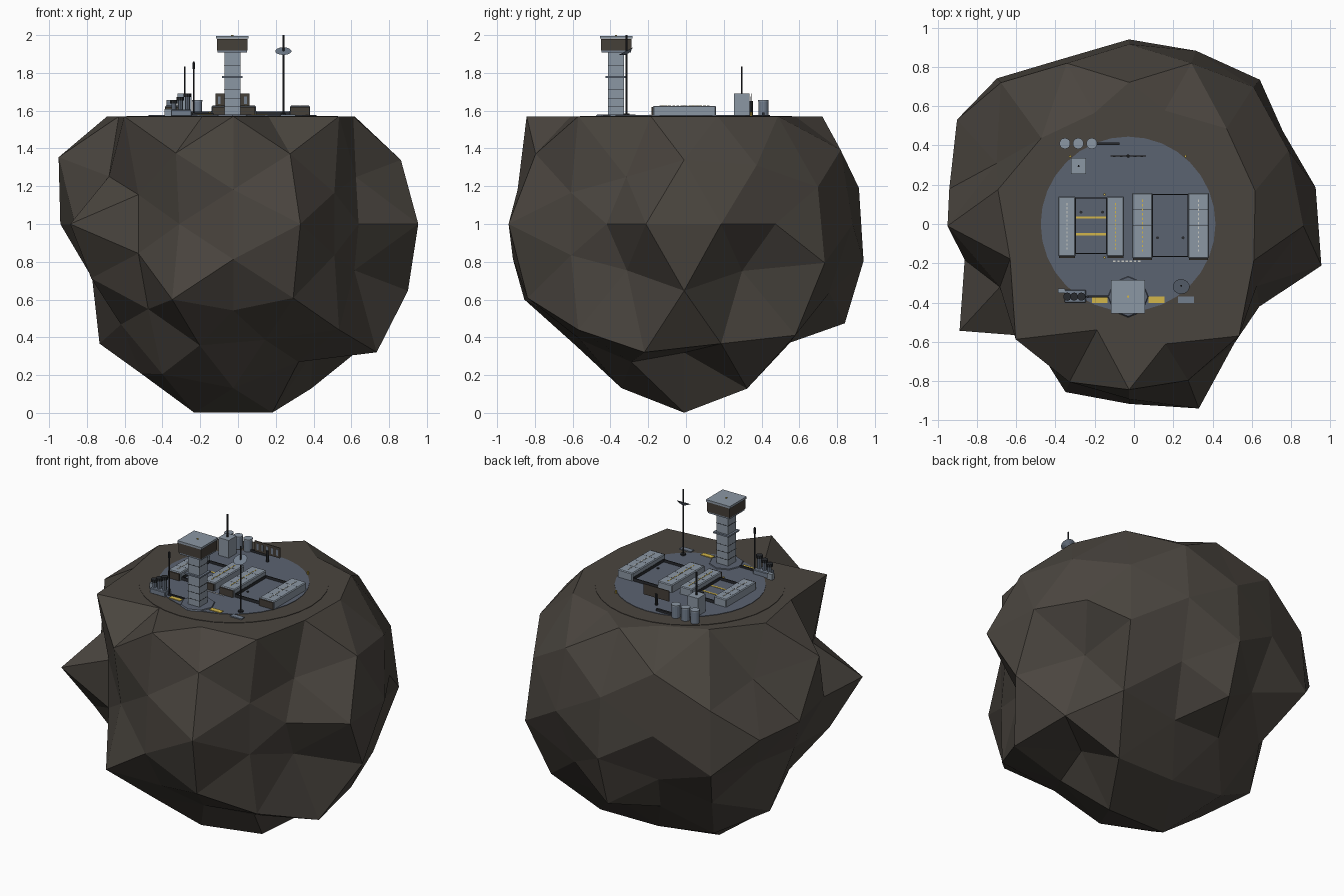
import bpy, bmesh, math
from itertools import product
from mathutils import Vector, Euler

if "Cube" in bpy.data.objects:
    bpy.data.objects.remove(bpy.data.objects["Cube"])


def material(name, rgb):
    m = bpy.data.materials.new(name)
    m.diffuse_color = (*rgb, 1)
    m.use_nodes = True
    m.node_tree.nodes["Principled BSDF"].inputs["Base Color"].default_value = m.diffuse_color
    return m


ROCK = material("brown rock", (0.068, 0.059, 0.049))
SLATE = material("slate deck", (0.105, 0.125, 0.165))
STEEL = material("light steel", (0.26, 0.31, 0.37))
PANEL = material("blue grey panel", (0.17, 0.21, 0.27))
DARK = material("charcoal", (0.022, 0.024, 0.028))
BROWN = material("dark bronze", (0.06, 0.05, 0.04))
YELLOW = material("yellow marking", (0.65, 0.47, 0.07))
WHITE = material("pale marking", (0.6, 0.6, 0.55))
TOP = 1.57   # levelled rock height
DECK = 1.576


def finish(bm, name, mat):
    me = bpy.data.meshes.new(name)
    bm.to_mesh(me)
    bm.free()
    me.materials.append(mat)
    ob = bpy.data.objects.new(name, me)
    bpy.context.collection.objects.link(ob)
    return ob


def box(name, x0, x1, y0, y1, z0, z1, mat, bevel=0):
    bm = bmesh.new()
    bmesh.ops.create_cube(bm, size=1)
    for v in bm.verts:
        v.co = ((x0, x1)[v.co.x > 0], (y0, y1)[v.co.y > 0], (z0, z1)[v.co.z > 0])
    if bevel:
        bmesh.ops.bevel(bm, geom=bm.edges[:], offset=bevel, segments=1, affect='EDGES')
    return finish(bm, name, mat)


def cyl(name, x, y, z0, z1, r, mat, sides=12, r2=None, rot=(0, 0, 0)):
    bm = bmesh.new()
    bmesh.ops.create_cone(bm, cap_ends=True, segments=sides, radius1=r,
                          radius2=r if r2 is None else r2, depth=z1 - z0)
    ob = finish(bm, name, mat)
    ob.location = (x, y, (z0 + z1) / 2)
    ob.rotation_euler = Euler(rot)
    return ob


# Asteroid: icosahedron split in three, one radius for each mirrored corner.
# Signs run + then - for x, then y, then z, skipping zero axes.
CORNERS = {
    (.526, 0, .851): (.9, .8, .9, .93),
    (0, .851, .526): (.86, 1, .98, .87),
    (.851, .526, 0): (.92, .78, 1.03, 1.015),
    (.202, 0, .979): (.9, 1.02, .9, 1.02),
    (0, .979, .202): (.945, .97, .9, .925),
    (.979, .202, 0): (.97, 1, .935, .855),
    (0, .357, .934): (.9, .93, .9, .93),
    (.357, .934, 0): (.955, .995, .915, .8),
    (.934, 0, .357): (.95, .99, .99, .8),
    (.404, .327, .855): (.9, 1.02, .9, .855, .9, .96, .9, .93),
    (.202, .653, .730): (.9, .86, .92, .84, .88, .84, .81, .88),
    (.327, .855, .404): (.97, .9, .92, .97, .97, .85, .93, .99),
    (.653, .730, .202): (.97, 1.02, .82, .82, 1, 1.03, .77, .77),
    (.855, .404, .327): (.95, .76, .76, .75, .79, .83, .77, .88),
    (.730, .202, .653): (.88, .97, .87, 1.04, .915, .97, .83, .815),
    (.577, .577, .577): (.86, 1.02, .97, .97, .775, .89, 1, .78),
}
bm = bmesh.new()
radius = {}
for base, radii in CORNERS.items():
    signs = product(*[(1, -1) if c else (1,) for c in base])
    for s, r in zip(signs, radii):
        d = Vector(a * b for a, b in zip(base, s)).normalized()
        radius[bm.verts.new(d)] = r
bmesh.ops.convex_hull(bm, input=bm.verts[:])
bmesh.ops.triangulate(bm, faces=bm.faces[:])
for v, r in radius.items():
    v.co = v.co * r + Vector((-.025, -.01, 1))
    if v.co.z > 1.44:          # level the landing plateau
        v.co.z = TOP
bmesh.ops.recalc_face_normals(bm, faces=bm.faces[:])
finish(bm, "asteroid", ROCK)

# Levelled apron and round deck
CX = -0.03
cyl("rock_apron", CX, 0, TOP - .01, TOP + .003, 0.56, ROCK, 32)
cyl("base_deck", CX, 0, TOP - .01, DECK, 0.445, SLATE, 32)

# Habitat blocks with seams, end doors and roof lights
for x0, x1, y0, y1, lamp in ((-.387, -.297, -.165, .14, WHITE), (-.14, -.05, -.165, .14, YELLOW),
                             (-.01, .095, -.175, .158, YELLOW), (.275, .382, -.175, .158, WHITE)):
    box("habitat_block", x0, x1, y0, y1, TOP, 1.626, STEEL, .005)
    box("end_door", x0 + .004, x1 - .004, y0 - .008, y0 + .002, TOP, 1.62, BROWN)
    mid = (x0 + x1) / 2
    for i in range(1, 4):
        y = y0 + (y1 - y0) * i / 4
        box("roof_seam", x0 + .006, x1 - .006, y - .0008, y + .0008, 1.625, 1.6265, DARK)
    for i in range(12):
        y = y0 + .04 + (y1 - y0 - .08) * i / 11
        box("roof_light", mid - .003, mid + .003, y - .006, y + .006, 1.625, 1.628, lamp)

# Two landing bays framed by thin dark kerbs
for x0, x1, y0, y1 in ((-.297, -.14, -.15, .132), (.095, .275, -.165, .15)):
    box("bay_floor", x0, x1, y0, y1, TOP, 1.579, SLATE)
    for y in (y0, y1):
        box("bay_kerb", x0, x1, y - .003, y + .003, TOP, 1.595, DARK)
    for x in (x0, x1):
        box("bay_wall", x - .002, x + .002, y0, y1, TOP, 1.598, DARK)
for y in (.033, -.053):
    box("bay_stripe", -.295, -.143, y - .006, y + .006, 1.578, 1.581, YELLOW)
for x, y in ((-.27, .06), (-.16, .06), (.12, -.07), (.25, -.07)):
    cyl("bay_marker", x, y, 1.577, 1.583, .008, DARK, 8)

# Control tower
TX, TY = CX, -.37


def tower_box(name, half, z0, z1, mat):
    box(name, TX - half, TX + half, TY - half, TY + half, z0, z1, mat)


cyl("tower_foot", TX, TY, TOP, 1.581, .108, SLATE, 8, .1)
tower_box("tower_shaft", .042, TOP, 1.915, STEEL)
for z in (1.62, 1.665, 1.71, 1.84):
    tower_box("shaft_band", .043, z - .0015, z + .0015, DARK)
tower_box("tower_collar", .055, 1.774, 1.784, PANEL)
tower_box("cabin_floor", .078, 1.908, 1.922, PANEL)
tower_box("cabin_windows", .081, 1.918, 1.98, BROWN)
tower_box("cabin_roof", .086, 1.982, 1.996, STEEL)
cyl("roof_lamp", TX, TY, 1.994, 2.0, .006, YELLOW, 8)

# Dish mast
cyl("dish_mast", .24, -.315, TOP, 2.0, .005, DARK, 8)
cyl("mast_foot", .24, -.315, TOP, 1.585, .016, DARK, 10)
cyl("dish", .24, -.315, 1.9, 1.916, .012, PANEL, 14, .043, (math.radians(28), 0, 0))

# Slim mast and pipe beside the tower
cyl("slim_mast", -.235, -.37, TOP, 1.86, .004, DARK, 8)
cyl("mast_tip", -.235, -.37, 1.82, 1.855, .007, DARK, 8)
box("service_pipe", -.24, -.13, -.374, -.364, DECK, 1.588, DARK)

# Vent cluster
box("vent_base", -.355, -.245, -.4, -.335, TOP, 1.605, PANEL, .004)
box("vent_cabinet", -.388, -.352, -.352, -.328, TOP, 1.61, STEEL)
for i, x in enumerate((-.34, -.305, -.268)):
    h = 1.645 + .018 * i
    cyl("vent_pipe", x, -.37, 1.6, h, .014, PANEL, 10)
    cyl("vent_cap", x, -.37, h - .008, h + .01, .021, DARK, 10)

# Storage tanks, feed pipe and equipment hut
for x in (-.352, -.284, -.215):
    cyl("storage_tank", x, .41, TOP, 1.648, .026, PANEL, 14)
    cyl("tank_lid", x, .41, 1.648, 1.656, .028, STEEL, 14)
box("feed_pipe", -.19, -.075, .402, .416, TOP, 1.59, DARK)
box("equipment_hut", -.32, -.245, .255, .335, TOP, 1.69, STEEL)
cyl("hut_antenna", -.282, .295, 1.69, 1.835, .005, DARK, 8)

# Upright sensor panel at the back
box("sensor_panel", -.12, .06, .343, .348, 1.622, 1.69, BROWN)
for i in range(5):
    x = -.1 + i * .035
    box("sensor_slot", x - .007, x + .007, .3415, .344, 1.635, 1.675, PANEL)
cyl("panel_post", -.03, .346, TOP, 1.65, .009, DARK, 8)

# Deck markings and edge lamps
for x, mat in ((-.175, YELLOW), (.115, YELLOW), (.265, PANEL)):
    box("deck_pad", x - .04, x + .04, -.402, -.37, TOP, 1.58, mat)
for i in range(7):
    x = -.1 + i * .021
    box("walkway_dash", x - .006, x + .006, -.193, -.187, TOP, 1.579, WHITE)
for x, y in ((-.325, .345), (.262, .345), (-.15, .15), (-.15, -.17)):
    cyl("edge_lamp", x, y, TOP, 1.592, .006, YELLOW, 8)
